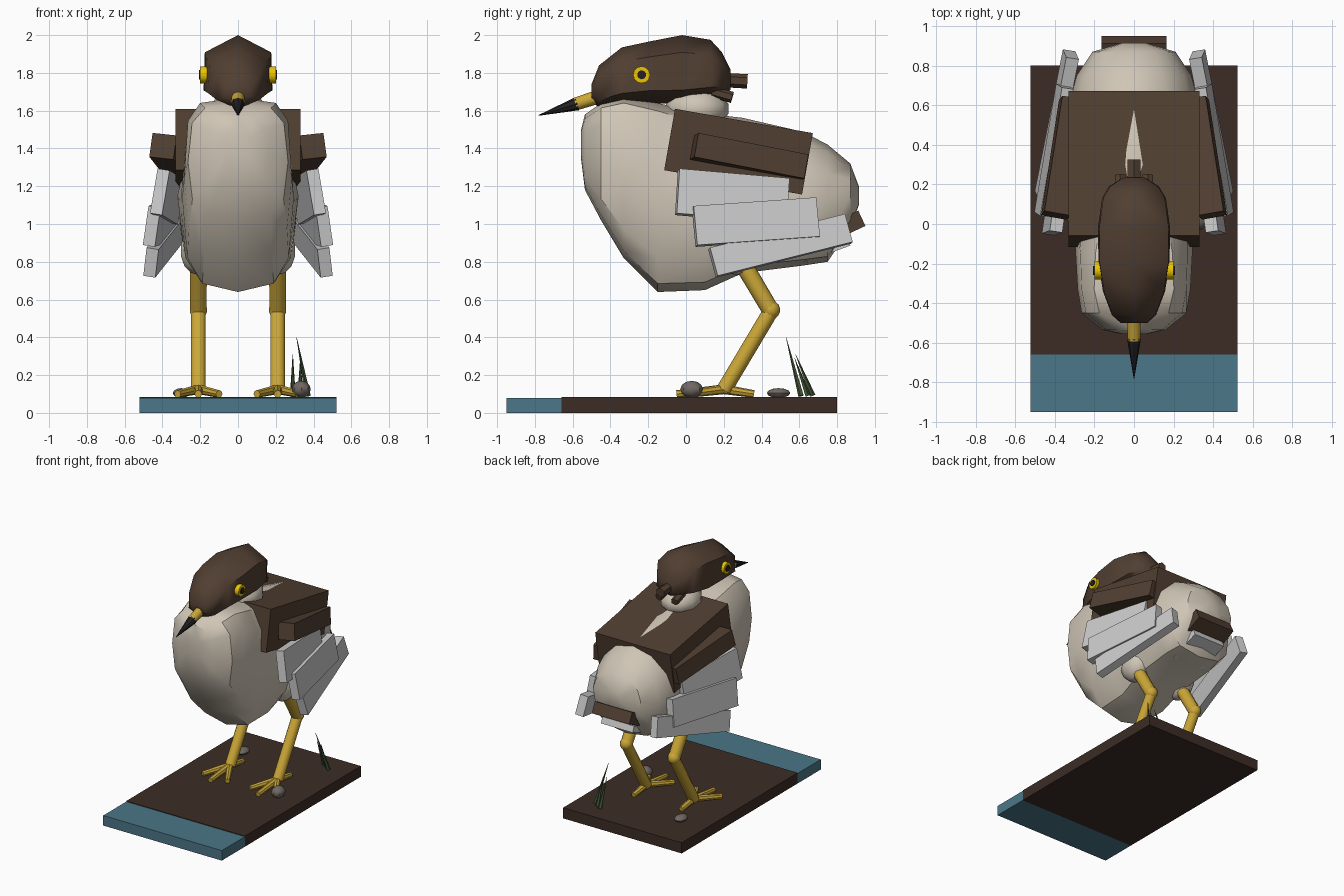
import bpy, bmesh, math
from mathutils import Vector, Euler, Matrix

if "Cube" in bpy.data.objects:
    bpy.data.objects.remove(bpy.data.objects["Cube"])

def mat(name, c):
    m = bpy.data.materials.new(name)
    m.diffuse_color = (*[(v / 255) ** 2.2 for v in c], 1)
    m.use_nodes = True
    m.node_tree.nodes["Principled BSDF"].inputs["Base Color"].default_value = m.diffuse_color
    return m

BROWN = mat("brown", (82, 65, 53))
CREAM = mat("cream", (206, 196, 180))
WHITE = mat("white", (246, 246, 243))
YELLOW = mat("leg_yellow", (203, 166, 58))
GOLD = mat("eye_yellow", (235, 195, 10))
BLACK = mat("black", (40, 38, 40))
WATER = mat("water", (76, 118, 134))
MUD = mat("mud", (62, 48, 42))
STONE = mat("stone", (112, 104, 98))
GREEN = mat("green", (66, 84, 56))

def finish(name, bm, m, smooth=None):
    bmesh.ops.recalc_face_normals(bm, faces=bm.faces)
    me = bpy.data.meshes.new(name)
    bm.to_mesh(me)
    bm.free()
    ob = bpy.data.objects.new(name, me)
    bpy.context.collection.objects.link(ob)
    me.materials.append(m)
    if smooth:
        bpy.context.view_layer.objects.active = ob
        ob.select_set(True)
        bpy.ops.object.shade_smooth_by_angle(angle=math.radians(smooth))
        ob.select_set(False)
    return ob

def box(name, c, size, m, rot=(0, 0, 0)):
    bm = bmesh.new()
    e = Euler([math.radians(a) for a in rot])
    bmesh.ops.create_cube(bm, size=1, matrix=Matrix.LocRotScale(Vector(c), e, Vector(size)))
    return finish(name, bm, m)

def rod(name, a, b, r1, r2, m, n=10, smooth=40):
    a, b = Vector(a), Vector(b)
    d = b - a
    M = Matrix.Translation((a + b) / 2) @ d.to_track_quat('Z', 'Y').to_matrix().to_4x4()
    bm = bmesh.new()
    bmesh.ops.create_cone(bm, cap_ends=True, segments=n, radius1=r1, radius2=r2, depth=d.length, matrix=M)
    return finish(name, bm, m, smooth)

def ball(name, c, r, m, u=10, v=7, smooth=40):
    bm = bmesh.new()
    bmesh.ops.create_uvsphere(bm, u_segments=u, v_segments=v, radius=1,
                              matrix=Matrix.LocRotScale(Vector(c), None, Vector(r)))
    return finish(name, bm, m, smooth)

def loft(name, rings, n, m, low_pow=1.0, smooth=30):
    """rings along y: (y, top z, bottom z, half width, optional squareness of the top)"""
    bm = bmesh.new()
    loops = []
    for y, zt, zb, w, *top in rings:
        loop = []
        for i in range(n):
            t = math.pi / 2 + 2 * math.pi * i / n
            c, s = math.cos(t), math.sin(t)
            p = low_pow if s < -1e-6 else (top[0] if top else 1)
            x = math.copysign(abs(c) ** p, c) * w if abs(c) > 1e-6 else 0
            z = math.copysign(abs(s) ** p, s) if abs(s) > 1e-6 else 0
            loop.append(bm.verts.new((x, y, (zt + zb) / 2 + z * (zt - zb) / 2)))
        loops.append(loop)
    for a, b in zip(loops, loops[1:]):
        for i in range(n):
            bm.faces.new((a[i], a[(i + 1) % n], b[(i + 1) % n], b[i]))
    bm.faces.new(loops[0])
    bm.faces.new(loops[-1])
    return finish(name, bm, m, smooth)

# base
box("mud_bank", (0, 0.07, 0.0425), (1.045, 1.46, 0.085), MUD)
box("shallow_water", (0, -0.805, 0.04), (1.045, 0.29, 0.08), WATER)

# body and neck
loft("body", [(-0.555, 1.50, 1.34, 0.07), (-0.535, 1.58, 1.18, 0.16, 0.8), (-0.45, 1.64, 1.02, 0.265, 0.6),
              (-0.33, 1.67, 0.82, 0.285, 0.5), (-0.15, 1.64, 0.64, 0.295, 0.6), (0.10, 1.585, 0.65, 0.305),
              (0.30, 1.562, 0.74, 0.32), (0.62, 1.488, 0.78, 0.325), (0.75, 1.42, 0.80, 0.29),
              (0.87, 1.32, 0.98, 0.21), (0.915, 1.20, 1.10, 0.06)], 12, CREAM, 0.65, 35)
ball("neck", (0, 0.06, 1.61), (0.15, 0.17, 0.11), CREAM)

# head, beak and crest
loft("head", [(-0.50, 1.74, 1.66, 0.075), (-0.46, 1.84, 1.61, 0.125), (-0.34, 1.935, 1.63, 0.175),
              (-0.20, 1.965, 1.64, 0.20), (-0.02, 2.0, 1.635, 0.203), (0.13, 1.975, 1.66, 0.18),
              (0.19, 1.91, 1.68, 0.14), (0.235, 1.82, 1.71, 0.06)], 6, BROWN, 0.75, 60)
rod("beak_base", (0, -0.46, 1.675), (0, -0.585, 1.635), 0.037, 0.034, YELLOW)
rod("beak_tip", (0, -0.575, 1.637), (0, -0.78, 1.575), 0.036, 0.002, BLACK, 8)
rod("crest_middle", (0, 0.15, 1.765), (0, 0.325, 1.755), 0.038, 0.038, BROWN, 6, None)

# wings, legs and face details on both sides
box("mantle", (0, 0.278, 1.383), (0.66, 0.741, 0.33), BROWN, (-10, 0, 0))
for s, side in ((1, "right"), (-1, "left")):
    rod("crest_" + side, (s * 0.065, 0.14, 1.70), (s * 0.07, 0.245, 1.67), 0.03, 0.03, BROWN, 6, None)
    rod("eye_" + side, (s * 0.16, -0.235, 1.79), (s * 0.2, -0.235, 1.79), 0.045, 0.045, GOLD, 12)
    rod("pupil_" + side, (s * 0.19, -0.235, 1.79), (s * 0.207, -0.235, 1.79), 0.024, 0.024, BLACK, 10)
    box("shoulder_" + side, (s * 0.352, 0.335, 1.355), (0.13, 0.60, 0.13), BROWN, (-11, s * -6, s * 10))
    for name, y, z, x, ln, h, pitch in (("upper", 0.245, 1.145, 0.372, 0.59, 0.24, -5),
                                        ("middle", 0.37, 1.01, 0.402, 0.66, 0.21, 4),
                                        ("lower", 0.50, 0.885, 0.39, 0.75, 0.155, 14)):
        box(f"wing_{name}_{side}", (s * x, y, z), (0.065, ln, h), WHITE, (pitch, s * -9, s * 9))
    # leg
    x = s * 0.21
    ball("thigh_" + side, (x, 0.27, 0.86), (0.10, 0.13, 0.13), CREAM)
    rod("upper_leg_" + side, (x, 0.26, 0.86), (x, 0.45, 0.54), 0.048, 0.046, YELLOW)
    ball("knee_" + side, (x, 0.45, 0.545), (0.049,) * 3, YELLOW)
    rod("lower_leg_" + side, (x, 0.45, 0.54), (x, 0.20, 0.12), 0.041, 0.041, YELLOW)
    for i, (dx, y) in enumerate(((-0.11, 0.01), (0, -0.05), (0.11, 0.01), (0, 0.36))):
        rod(f"toe_{i}_{side}", (x, 0.20, 0.125), (x + dx, y, 0.10), 0.026, 0.02, YELLOW, 8)

# tail
box("tail", (0, 0.795, 0.967), (0.33, 0.30, 0.09), BROWN, (25, 0, 0))
box("undertail", (0, 0.74, 0.865), (0.28, 0.26, 0.05), WHITE, (20, 0, 0))

# stones and grass
ball("stone_large", (0.335, 0.03, 0.125), (0.05, 0.06, 0.045), STONE, 8, 6)
ball("stone_small", (-0.30, 0.49, 0.105), (0.045, 0.062, 0.026), STONE, 8, 6)
for i, (a, b) in enumerate((((0.37, 0.61, 0.09), (0.31, 0.53, 0.40)),
                            ((0.33, 0.645, 0.09), (0.33, 0.575, 0.29)),
                            ((0.29, 0.67, 0.09), (0.29, 0.58, 0.31)))):
    rod(f"grass_{i}", a, b, 0.016, 0.001, GREEN, 5, None)
